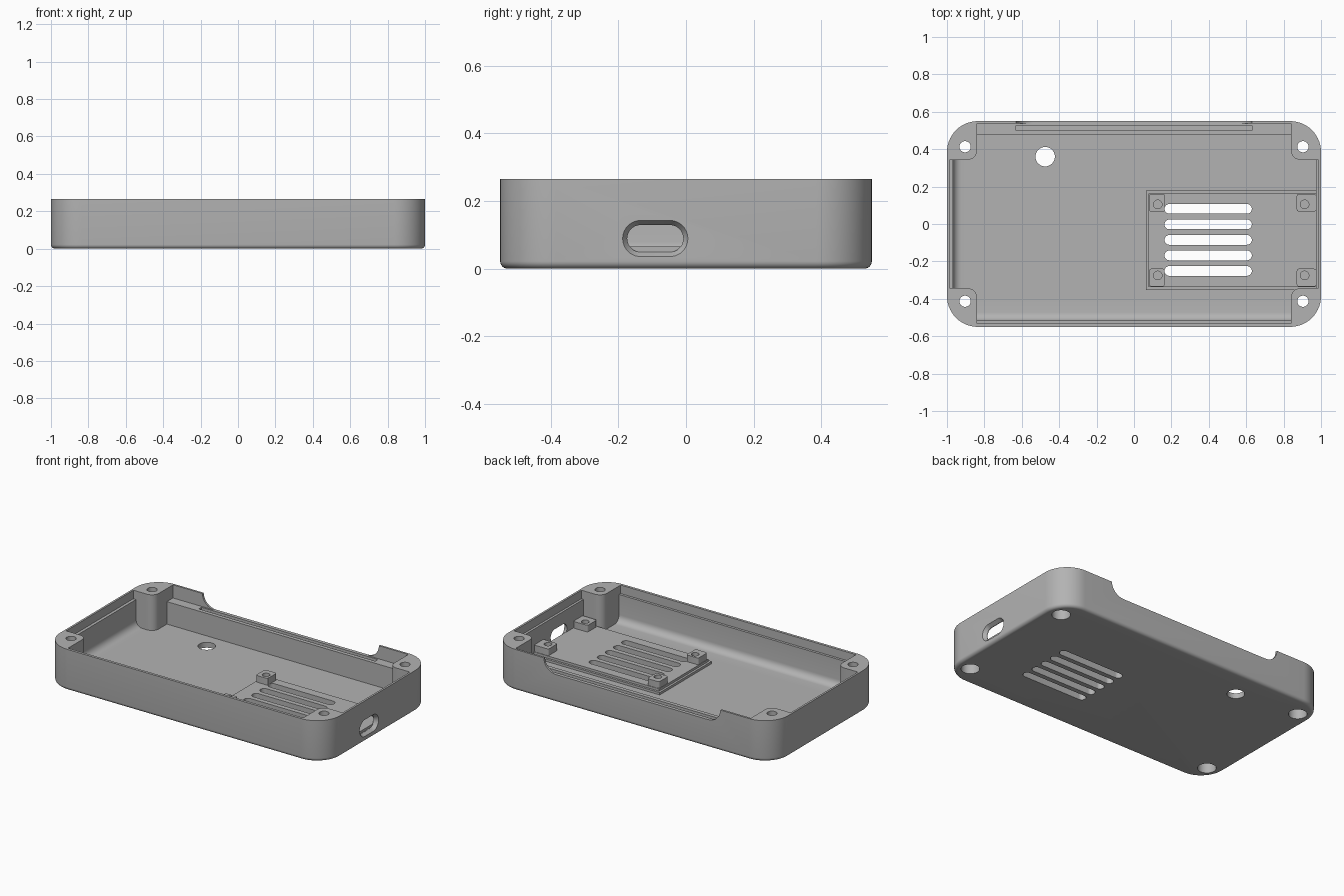
import bpy, bmesh, math

if "Cube" in bpy.data.objects:
    bpy.data.objects.remove(bpy.data.objects["Cube"])

grey = bpy.data.materials.new("plain grey")
grey.diffuse_color = (0.45, 0.45, 0.45, 1)
grey.use_nodes = True
grey.node_tree.nodes["Principled BSDF"].inputs["Base Color"].default_value = grey.diffuse_color


def rrect(x0, x1, y0, y1, r, n=10):
    """Rounded rectangle outline; a full radius gives a circle or a stadium."""
    pts = []
    corners = [(x1 - r, y1 - r), (x0 + r, y1 - r), (x0 + r, y0 + r), (x1 - r, y0 + r)]
    for k, (cx, cy) in enumerate(corners):
        for i in range(n + 1):
            a = math.pi / 2 * (k + i / n)
            pts.append((cx + r * math.cos(a), cy + r * math.sin(a)))
    return pts


def circle(x, y, r):
    return rrect(x - r, x + r, y - r, y + r, r)


def loft(name, sections, bevel=0, pick=None):
    """Solid through matching outlines, optionally rounding the picked edges."""
    bm = bmesh.new()
    rings = [[bm.verts.new(p) for p in s] for s in sections]
    n = len(rings[0])
    for a, b in zip(rings, rings[1:]):
        for i in range(n):
            bm.faces.new((a[i], a[(i + 1) % n], b[(i + 1) % n], b[i]))
    bm.faces.new(rings[0][::-1])
    bm.faces.new(rings[-1])
    bmesh.ops.remove_doubles(bm, verts=bm.verts[:], dist=1e-5)
    bmesh.ops.recalc_face_normals(bm, faces=bm.faces[:])
    if bevel:
        edges = [e for e in bm.edges if pick((e.verts[0].co + e.verts[1].co) / 2, e)]
        bmesh.ops.bevel(bm, geom=edges, offset=bevel, segments=6, profile=0.5,
                        affect='EDGES', clamp_overlap=False)
    me = bpy.data.meshes.new(name)
    bm.to_mesh(me)
    bm.free()
    me.materials.append(grey)
    ob = bpy.data.objects.new(name, me)
    bpy.context.collection.objects.link(ob)
    return ob


def prism(name, pts, z0, z1, **kw):
    return loft(name, [[(x, y, z) for x, y in pts] for z in (z0, z1)], **kw)


def boolean(ob, tool, op='DIFFERENCE', keep=False):
    m = ob.modifiers.new("cut", 'BOOLEAN')
    m.operation, m.solver, m.object = op, 'EXACT', tool
    bpy.context.view_layer.objects.active = ob
    bpy.ops.object.modifier_apply(modifier=m.name)
    if not keep:
        bpy.data.objects.remove(tool)


PX, PY, PR = 0.84, 0.343, 0.05      # inner corner of the screw columns


def cavity(x0, x1, y0, y1):
    """Rectangle with the four rounded screw columns left out."""
    pts = []
    arc = [(PX + PR - PR * math.cos(a), PY + PR - PR * math.sin(a))
           for a in (math.pi / 2 * i / 8 for i in range(9))]
    pts += [(PX, y1)] + arc + [(x1, PY)]
    pts += [(x1, -PY)] + [(x, -y) for x, y in arc[::-1]] + [(PX, y0)]
    pts += [(-PX, y0)] + [(-x, -y) for x, y in arc] + [(x0, -PY)]
    pts += [(x0, PY)] + [(-x, y) for x, y in arc[::-1]] + [(-PX, y1)]
    return pts


# Outer shell with rounded bottom edge
H, FLOOR, LEDGE = 0.265, 0.035, 0.18
body = prism("case_body", rrect(-1, 1, -0.55, 0.55, 0.165, 14), 0, H, bevel=0.022,
             pick=lambda c, e: c.z < 0.001)

# Main cavity, filleted along the front and left walls
X0, X1, Y0, Y1 = -0.968, 0.972, -0.517, 0.475
boolean(body, prism("cavity", cavity(X0, X1, Y0, Y1), FLOOR, 0.5, bevel=0.045,
                    pick=lambda c, e: abs(c.z - FLOOR) < 1e-4 and
                    (abs(c.y - Y0) < 1e-4 or abs(c.x - X0) < 1e-4)))
# Thin lip around the rim, and the lower ledge along the back wall
boolean(body, prism("lip", cavity(-0.987, 0.987, -0.533, 0.537), 0.21, 0.5))
boolean(body, prism("back_ledge", rrect(-PX, PX, 0.4, 0.537, 0), LEDGE, 0.5))

# Notch in the back wall with curved ends
half = [(0.54 + 0.09 * math.sin(a), H - (H - LEDGE) * math.cos(a))
        for a in (math.pi / 2 * i / 10 for i in range(11))]
half.append((0.63, 0.4))
outline = half + [(-x, z) for x, z in half[::-1]]
boolean(body, loft("notch", [[(x, y, z) for x, z in outline] for y in (0.51, 0.7)]))
# Groove in the ledge
boolean(body, prism("groove", rrect(-0.63, 0.63, 0.5, 0.527, 0), 0.14, 0.4))

# Corner screw holes, counterbored from below
for sx in (-1, 1):
    for sy in (-1, 1):
        x, y = sx * 0.903, sy * 0.413
        boolean(body, prism("screw_hole", circle(x, y, 0.03), -0.1, 0.5))
        boolean(body, prism("counterbore", circle(x, y, 0.055), -0.1, 0.1))

# Round floor hole
boolean(body, prism("floor_hole", circle(-0.475, 0.36, 0.052), -0.1, 0.2))

# Port opening in the right wall with a tapered mouth
def port(x, g):
    return [(x, y, z) for y, z in rrect(-0.174 - g, -0.008 + g, 0.049 - g, 0.129 + g, 0.04 + g)]
boolean(body, loft("port", [port(0.95, 0), port(0.98, 0), port(1, 0.0135), port(1.05, 0.0135)]))

# Stepped board tray with four standoffs
tray = prism("board_tray", rrect(0.063, 0.978, -0.352, 0.178, 0), 0.03, 0.05)
boolean(tray, prism("tier", rrect(0.077, 0.975, -0.337, 0.164, 0), 0.04, 0.065), 'UNION')
for x0, x1, hx in ((0.08, 0.165, 0.127), (0.87, 0.974, 0.912)):
    for y0, y1, hy in ((0.066, 0.161, 0.105), (-0.334, -0.239, -0.275)):
        boolean(tray, prism("standoff", rrect(x0, x1, y0, y1, 0.012, 4), 0.055, 0.108), 'UNION')
        boolean(tray, prism("standoff_hole", circle(hx, hy, 0.023), 0.07, 0.2))

# Five vent slots through tray and floor
for i in range(5):
    y = 0.081 - i * 0.083
    vent = prism("vent", rrect(0.163, 0.63, y - 0.026, y + 0.026, 0.026), -0.1, 0.3)
    boolean(body, vent, keep=True)
    boolean(tray, vent)

# Smooth the curved faces
for ob in (body, tray):
    bpy.ops.object.select_all(action='DESELECT')
    ob.select_set(True)
    bpy.context.view_layer.objects.active = ob
    bpy.ops.object.shade_smooth_by_angle(angle=math.radians(30))
